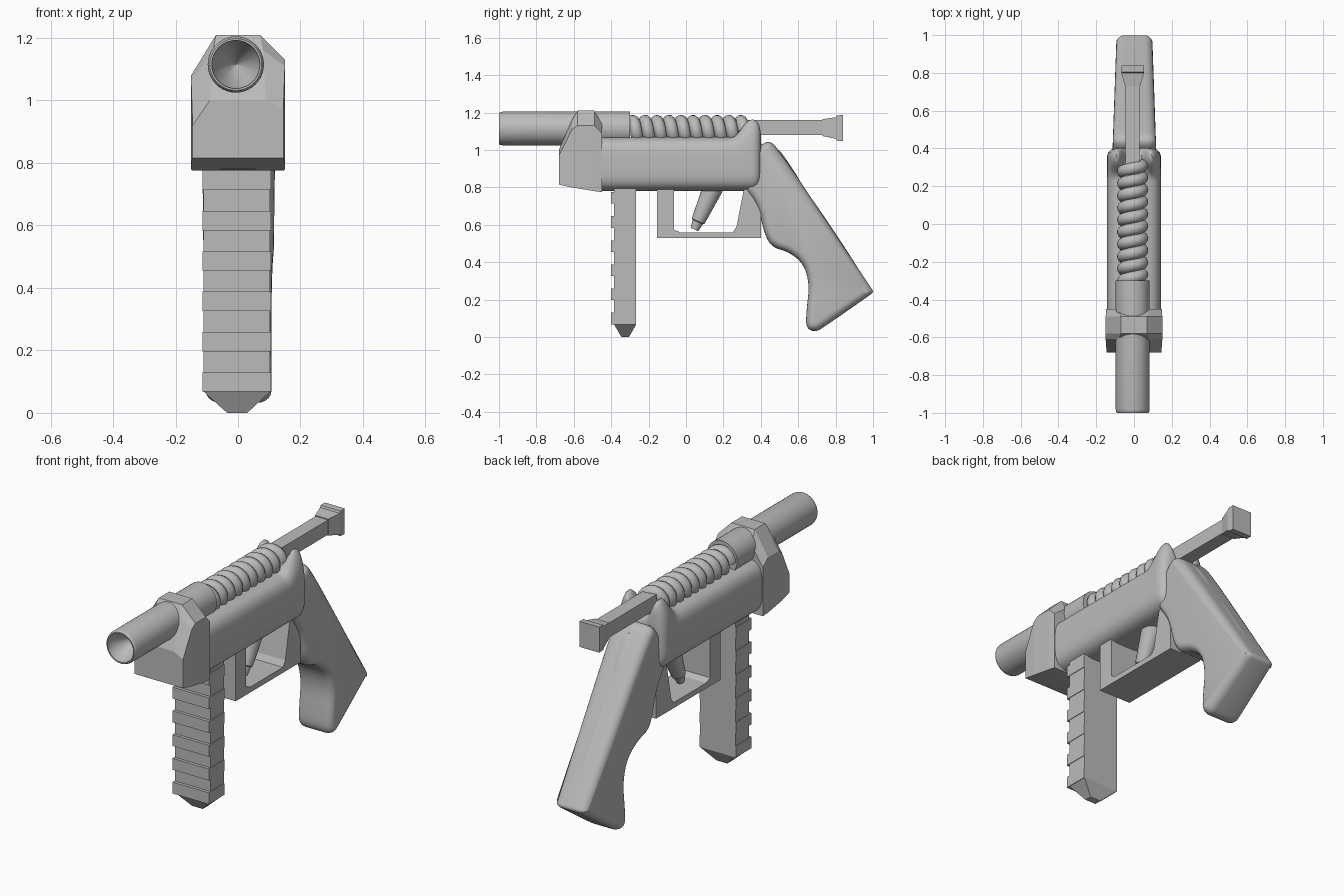
import bpy, bmesh, math
from mathutils import Vector

if "Cube" in bpy.data.objects:
    bpy.data.objects.remove(bpy.data.objects["Cube"], do_unlink=True)

GREY = (0.5, 0.5, 0.5, 1.0)
mat = bpy.data.materials.new("plain_grey")
mat.use_nodes = True
mat.diffuse_color = GREY
mat.node_tree.nodes["Principled BSDF"].inputs["Base Color"].default_value = GREY


def loft(name, rings, smooth=None):
    """Skin a list of equal-length closed rings and cap both ends."""
    bm = bmesh.new()
    rows = [[bm.verts.new(p) for p in ring] for ring in rings]
    n = len(rows[0])
    for a, b in zip(rows, rows[1:]):
        for i in range(n):
            j = (i + 1) % n
            bm.faces.new((a[i], a[j], b[j], b[i]))
    bm.faces.new(rows[0])
    bm.faces.new(rows[-1])
    bmesh.ops.remove_doubles(bm, verts=bm.verts, dist=0.0002)
    bmesh.ops.recalc_face_normals(bm, faces=bm.faces)
    mesh = bpy.data.meshes.new(name)
    bm.to_mesh(mesh)
    bm.free()
    ob = bpy.data.objects.new(name, mesh)
    bpy.context.collection.objects.link(ob)
    mesh.materials.append(mat)
    if smooth:
        bpy.ops.object.select_all(action='DESELECT')
        ob.select_set(True)
        bpy.context.view_layer.objects.active = ob
        bpy.ops.object.shade_smooth_by_angle(angle=math.radians(smooth))
    return ob


def prism(name, outline, x0, x1):
    """Extrude a y-z outline along x."""
    return loft(name, [[(x, y, z) for y, z in outline] for x in (x0, x1)])


def rect_y(y, x0, x1, z0, z1):
    return [(x0, y, z0), (x1, y, z0), (x1, y, z1), (x0, y, z1)]


def rect_z(z, x0, x1, y0, y1):
    return [(x0, y0, z), (x1, y0, z), (x1, y1, z), (x0, y1, z)]


def step(a, b, t):
    t = min(max((t - a) / (b - a), 0), 1)
    return t * t * (3 - 2 * t)


def chaikin(pts, times):
    """Round a closed outline by corner cutting."""
    pts = [Vector(p) for p in pts]
    for _ in range(times):
        pairs = zip(pts, pts[1:] + pts[:1])
        pts = [p for a, b in pairs for p in (a.lerp(b, 0.25), a.lerp(b, 0.75))]
    return pts


def inset(pts, d):
    """Move a counter-clockwise outline inward by d."""
    out = []
    for i, p in enumerate(pts):
        t = (pts[(i + 1) % len(pts)] - pts[i - 1]).normalized()
        out.append(p + Vector((-t.y, t.x)) * d)
    return out


# Barrel with a hollow conical muzzle
CX, CZ = -0.007, 1.115
profile = [(0.0, -0.3), (0.09, -0.3), (0.09, -0.98), (0.087, -0.995), (0.083, -1.0),
           (0.077, -1.0), (0.074, -0.96), (0.0, -0.86)]
turn = [2 * math.pi * i / 40 for i in range(40)]
loft("barrel", [[(CX + r * math.cos(a), y, CZ + r * math.sin(a)) for a in turn]
                for r, y in profile[1:-1]] +
     [[(CX + 0.001 * math.cos(a), -0.86, CZ + 0.001 * math.sin(a)) for a in turn]], 35)

# Faceted clamp around the barrel: y, half width, bottom, shoulder, top, top half width
clamp = [(-0.68, 0.145, 0.815, 0.97, 1.0, 0.09), (-0.61, 0.15, 0.80, 1.11, 1.16, 0.08),
         (-0.58, 0.15, 0.795, 1.13, 1.21, 0.07), (-0.49, 0.15, 0.78, 1.13, 1.21, 0.07),
         (-0.45, 0.147, 0.775, 1.09, 1.14, 0.08)]
loft("barrel_clamp", [[(-w, y, b), (w, y, b), (w, y, s), (tw, y, t), (-tw, y, t),
                       (-w, y, s - 0.05)] for y, w, b, s, t, tw in clamp])


# Rounded receiver that rises into two rear horns
def receiver_ring(y, shrink):
    ring = []
    for i in range(64):
        a = 2 * math.pi * i / 64
        c, s = math.cos(a), math.sin(a)
        u = math.copysign(abs(c) ** 0.55, c)
        v = math.copysign(abs(s) ** 0.55, s)
        x = u * (0.143 - shrink)
        z = 0.925 + v * (0.145 - shrink)
        horn = 0.12 * step(0.24, 0.35, y) * step(0.03, 0.1, abs(x))
        ring.append((x, y, z + horn * max(v, 0) ** 2))
    return ring


ends = [(0.36, 0), (0.38, 0.007), (0.393, 0.02), (0.4, 0.04), (0.403, 0.07)]
loft("receiver", [receiver_ring(y, s) for y, s in
                  [(-0.5, 0), (0.2, 0)] + [(0.22 + 0.02 * k, 0) for k in range(7)] + ends], 50)

# Coil spring
curve = bpy.data.curves.new("spring", 'CURVE')
curve.dimensions = '3D'
curve.bevel_depth = 0.033
curve.bevel_resolution = 4
curve.use_fill_caps = True
line = curve.splines.new('POLY')
TURNS, STEPS = 9.5, 24
count = int(TURNS * STEPS)
line.points.add(count)
for k, p in enumerate(line.points):
    a = 2 * math.pi * k / STEPS
    p.co = (CX + 0.05 * math.cos(a), 0.31 - 0.61 * k / count, 1.105 + 0.05 * math.sin(a), 1)
curve.materials.append(mat)
bpy.context.collection.objects.link(bpy.data.objects.new("spring", curve))

# Rear rod with a flared end
loft("rear_rod", [rect_y(y, -0.045, 0.03, 1.08, 1.16) for y in (0.24, 0.74)])
loft("rod_end", [rect_y(0.73, -0.047, 0.032, 1.075, 1.165),
                 rect_y(0.80, -0.067, 0.053, 1.06, 1.175),
                 rect_y(0.805, -0.067, 0.053, 1.05, 1.185),
                 rect_y(0.84, -0.067, 0.053, 1.048, 1.187)])

# Front grip with ribs and a tapered foot
loft("front_grip", [rect_z(0.0, -0.035, 0.03, -0.345, -0.305),
                    rect_z(0.068, -0.11, 0.103, -0.385, -0.266),
                    rect_z(0.82, -0.11, 0.103, -0.385, -0.266)])
for k in range(6):
    z = 0.068 + 0.129 * k
    loft("grip_rib", [rect_z(h, -0.113, 0.106, -0.402, -0.268) for h in (z, z + 0.062)])

# Trigger guard and trigger
prism("trigger_guard", [(-0.155, 0.82), (-0.155, 0.53), (0.4, 0.53), (0.4, 0.82), (0.315, 0.82),
                        (0.27, 0.59), (0.25, 0.56), (-0.03, 0.56), (-0.065, 0.575),
                        (-0.065, 0.82)], -0.1, 0.095)
top, tip = Vector((0, 0.145, 0.8)), Vector((0, 0.045, 0.575))
axis = (tip - top).normalized()
side = Vector((0, -axis.z, axis.y))
rings = []
for t, r in ((0, 0.055), (0.8, 0.037), (0.82, 0.03), (1, 0.022)):
    c = top.lerp(tip, t)
    rings.append([c + side * r * math.cos(a) + Vector((r * math.sin(a), 0, 0))
                  for a in turn[::2]])
loft("trigger", rings, 30)

# Rounded, tapering stock
stock = chaikin([(0.30, 0.81), (0.37, 0.72), (0.40, 0.64), (0.42, 0.55), (0.46, 0.48),
                 (0.55, 0.455), (0.63, 0.39), (0.66, 0.28), (0.645, 0.15), (0.64, 0.05),
                 (0.69, 0.025), (0.74, 0.055), (0.97, 0.215), (1.005, 0.24), (0.985, 0.27),
                 (0.62, 0.82), (0.51, 0.98), (0.45, 1.055), (0.39, 1.02), (0.33, 0.93)], 2)
rings = []
for k in range(-6, 7):
    a = math.pi / 2 * (abs(k) - 1) / 5 if k else 0
    f = math.copysign(0.06 + 0.05 * math.sin(a), k) if k else 0
    ring = inset(stock, 0.04 * (1 - math.cos(a)))
    rings.append([(0.002 + f * (1.05 - 0.32 * (p.x - 0.4)), p.x, p.y) for p in ring])
loft("stock", rings, 50)

# Raised ridges along the back of the stock
back_a, back_b = Vector((0, 0.5, 0.99)), Vector((0, 0.985, 0.26))
along = (back_b - back_a).normalized()
out = Vector((0, -along.z, along.y))
for name, t0, t1, w in (("upper_ridge", -0.02, 0.24, 0.04), ("lower_ridge", 0.28, 0.92, 0.03)):
    rings = []
    for k in range(17):
        q = math.pi * k / 16
        size = max(math.sin(q), 0.01) ** 0.4
        c = back_a.lerp(back_b, t0 + (t1 - t0) * (1 - math.cos(q)) / 2) - out * 0.008
        rings.append([c + Vector((w * size * math.cos(a), 0, 0)) +
                      out * 0.016 * size * math.sin(a) for a in turn[::2]])
    loft(name, rings, 50)
